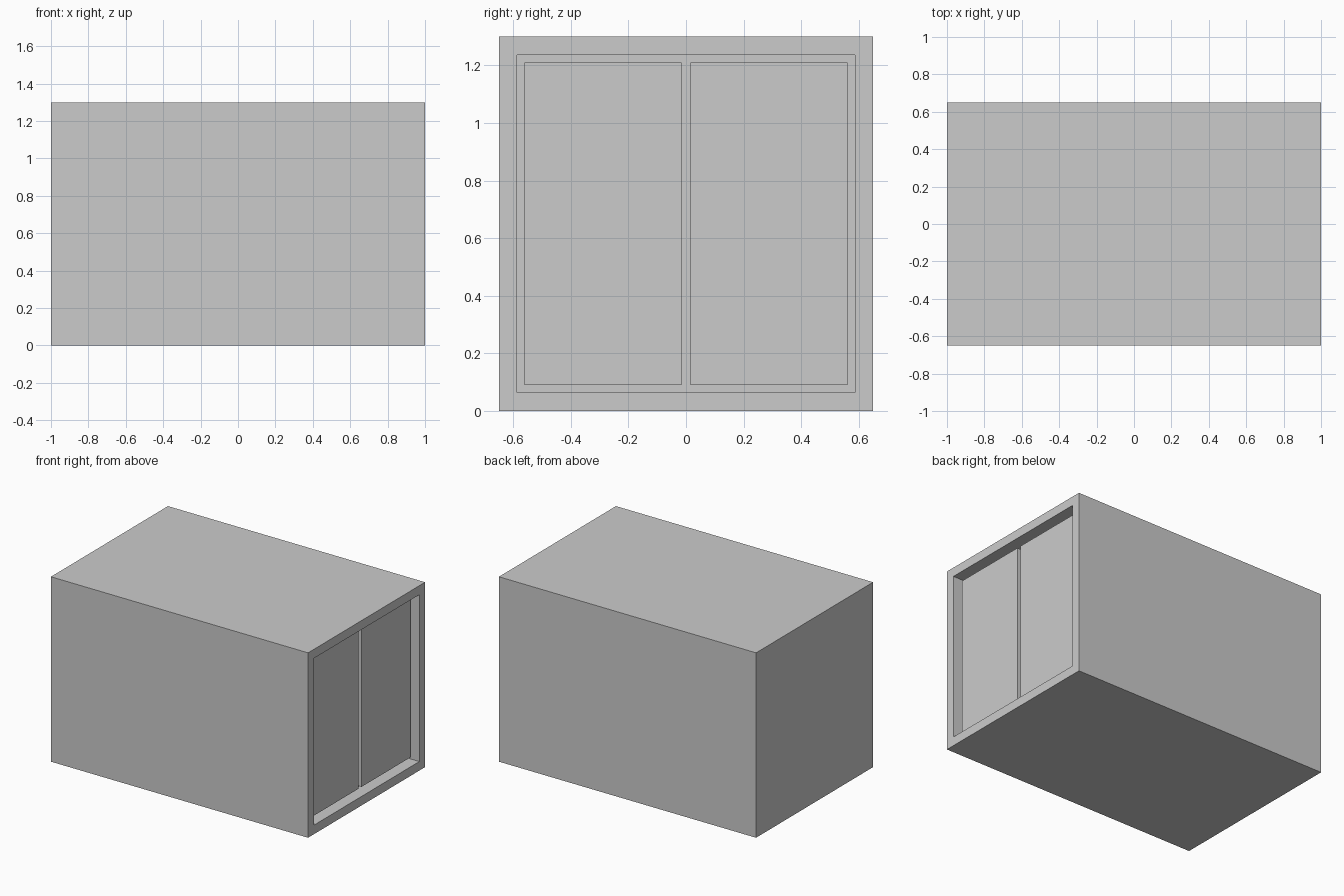
import bpy, bmesh
from mathutils import Vector

if "Cube" in bpy.data.objects:
    bpy.data.objects.remove(bpy.data.objects["Cube"])

LENGTH, SIZE = 2.0, 1.3      # body length (x), width and height
RIM = 0.09                   # frame width around the opening
SETBACK, THICK = 0.05, 0.05  # door setback and door thickness
GAP = 0.016                  # half of the slot between the doors


def new_object(name, bm):
    bmesh.ops.recalc_face_normals(bm, faces=bm.faces)
    mesh = bpy.data.meshes.new(name)
    bm.to_mesh(mesh)
    bm.free()
    obj = bpy.data.objects.new(name, mesh)
    bpy.context.collection.objects.link(obj)
    return obj


def box(size, centre):
    bm = bmesh.new()
    bmesh.ops.create_cube(bm, size=1)
    bmesh.ops.scale(bm, vec=size, verts=bm.verts)
    bmesh.ops.translate(bm, vec=centre, verts=bm.verts)
    return bm


# Body: a box with a framed recess in the right end
bm = box((LENGTH, SIZE, SIZE), (0, 0, SIZE / 2))
bm.normal_update()
end = next(f for f in bm.faces if f.normal.x > 0.9)
bmesh.ops.inset_region(bm, faces=[end], thickness=RIM)
res = bmesh.ops.extrude_face_region(bm, geom=[end])
verts = [v for v in res["geom"] if isinstance(v, bmesh.types.BMVert)]
bmesh.ops.translate(bm, vec=Vector((-(SETBACK + THICK), 0, 0)), verts=verts)
if end.is_valid:
    bmesh.ops.delete(bm, geom=[end], context='FACES_ONLY')
new_object("container_body", bm)

# Pair of doors set back in the opening, with a slot between them
half = SIZE / 2 - RIM
x = LENGTH / 2 - SETBACK - THICK / 2
for side, name in ((-1, "front_door"), (1, "back_door")):
    new_object(name, box((THICK, half - GAP, 2 * half),
                         (x, side * (half + GAP) / 2, SIZE / 2)))
